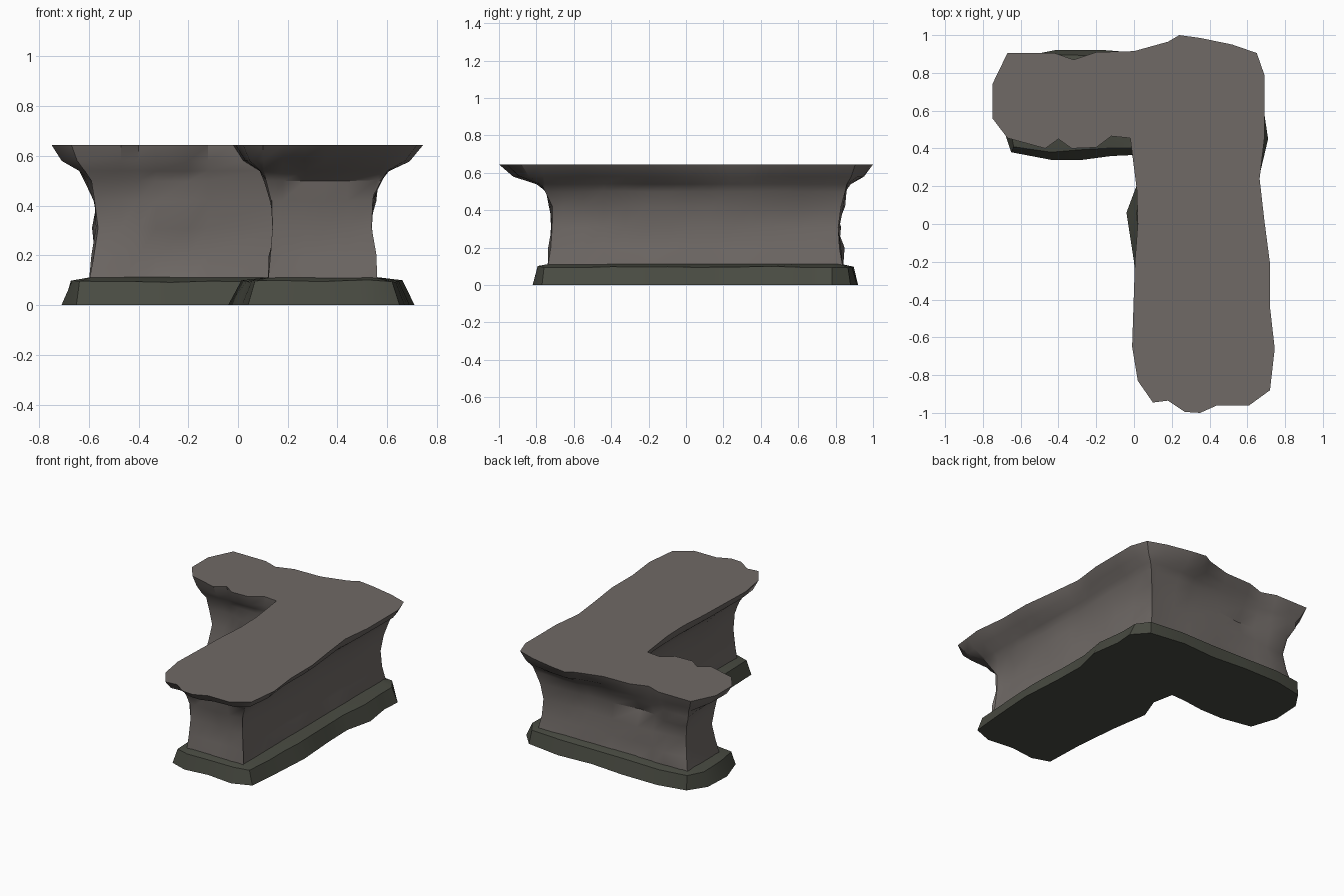
import bpy, bmesh, math
from mathutils import Vector, noise

if "Cube" in bpy.data.objects:
    bpy.data.objects.remove(bpy.data.objects["Cube"])

def material(name, rgb):
    m = bpy.data.materials.new(name)
    m.diffuse_color = (*rgb, 1)
    m.use_nodes = True
    m.node_tree.nodes["Principled BSDF"].inputs["Base Color"].default_value = m.diffuse_color
    return m

STONE = material("warm grey stone", (0.16, 0.142, 0.132))
MOSS = material("dark green stone", (0.066, 0.070, 0.054))

# Ragged L outlines, counter-clockwise seen from above
TOP = [(0.10, -0.945), (0.18, -0.935), (0.27, -0.995), (0.35, -1.0), (0.44, -0.96), (0.61, -0.96),
       (0.72, -0.88), (0.745, -0.66), (0.72, -0.44), (0.72, -0.21), (0.69, 0.02), (0.665, 0.24),
       (0.69, 0.45), (0.69, 0.79), (0.65, 0.905), (0.52, 0.95), (0.35, 0.985), (0.24, 1.0),
       (0.18, 0.965), (0.0, 0.915), (-0.2, 0.91), (-0.32, 0.87), (-0.42, 0.905), (-0.67, 0.905),
       (-0.75, 0.74), (-0.75, 0.56), (-0.67, 0.455), (-0.47, 0.40), (-0.40, 0.45),
       (-0.33, 0.40), (-0.20, 0.405), (-0.12, 0.465), (-0.02, 0.455), (0.015, 0.18),
       (0.02, 0.0), (0.005, -0.2), (-0.01, -0.65), (0.02, -0.83)]
FOOT = [(0.04, -0.78), (0.16, -0.82), (0.33, -0.80), (0.52, -0.82), (0.65, -0.77), (0.67, -0.55),
        (0.69, -0.25), (0.67, 0.05), (0.665, 0.26), (0.71, 0.45), (0.68, 0.65), (0.69, 0.78),
        (0.60, 0.88), (0.35, 0.915), (0.1, 0.90), (-0.15, 0.92), (-0.42, 0.92), (-0.62, 0.88),
        (-0.70, 0.76), (-0.71, 0.56), (-0.65, 0.38), (-0.44, 0.34), (-0.27, 0.34),
        (-0.12, 0.36), (-0.01, 0.365), (0.02, 0.22), (-0.04, 0.06), (0.0, -0.2), (0.03, -0.5)]

def dense(pts, step=0.14):
    out = []
    for a, b in zip(pts, pts[1:] + pts[:1]):
        a, b = Vector(a), Vector(b)
        n = max(1, round((b - a).length / step))
        out += [a.lerp(b, i / n) for i in range(n)]
    return out

def clamp(v, a, b):
    return max(a, min(b, v))

def neck(p, d=0.0):
    """Drop an outline point onto the L-shaped wall, inset by d."""
    if p.y > 0.86:                                   # back wall
        return Vector((clamp(p.x, -0.6 + d, 0.56 - d), 0.84 - d))
    if p.x < -0.03 and p.y > 0.3:                    # short arm
        return Vector((clamp(p.x, -0.6 + d, 0.12), clamp(p.y, 0.48 + d, 0.84 - d)))
    if p.x < 0.1 and p.y > 0.34:                     # inner corner
        return Vector((0.12 + d, 0.48 + d))
    return Vector((clamp(p.x, 0.12 + d, 0.56 - d), clamp(p.y, -0.74 + d, 0.84 - d)))

def loft(name, outline, rings, mat, angle):
    """rings: (z, blend from wall to outline, wall inset, roughness)"""
    bm = bmesh.new()
    loops = []
    for z, mix, inset, rough in rings:
        loop = []
        for p in outline:
            r = rough * (2.2 if p.x < -0.03 else 1)
            n = noise.noise(Vector((p.x * 4, p.y * 4, z * 9)))
            q = neck(p, inset + r * n).lerp(p, mix)
            dz = 0.3 * rough * noise.noise(Vector((p.x * 5 + 7, p.y * 5, z)))
            loop.append(bm.verts.new((q.x, q.y, z + dz)))
        loops.append(loop)
    n = len(outline)
    for lo, hi in zip(loops, loops[1:]):
        for i in range(n):
            j = (i + 1) % n
            bm.faces.new((lo[i], lo[j], hi[j], hi[i]))
    bm.faces.new(loops[0][::-1])
    bm.faces.new(loops[-1])
    bmesh.ops.remove_doubles(bm, verts=bm.verts, dist=0.0005)
    bmesh.ops.triangulate(bm, faces=[f for f in bm.faces if len(f.verts) > 4])
    bmesh.ops.recalc_face_normals(bm, faces=bm.faces)
    me = bpy.data.meshes.new(name)
    bm.to_mesh(me)
    bm.free()
    me.materials.append(mat)
    ob = bpy.data.objects.new(name, me)
    bpy.context.collection.objects.link(ob)
    bpy.context.view_layer.objects.active = ob
    ob.select_set(True)
    bpy.ops.object.shade_smooth_by_angle(angle=math.radians(angle))
    ob.select_set(False)

# Waisted stone wall flaring out into the flat counter top
loft("stone_counter", dense(TOP),
     [(0.09, 0, 0.0, 0.0), (0.20, 0, 0.015, 0.02), (0.31, 0, 0.03, 0.025),
      (0.42, 0, 0.022, 0.03), (0.50, 0.02, -0.005, 0.02), (0.54, 0.2, -0.01, 0.01),
      (0.58, 0.7, 0, 0.02), (0.645, 1, 0, 0.0)], STONE, 35)

# Wider mossy plinth with a sloped upper edge
loft("stone_plinth", dense(FOOT, 0.2),
     [(0.0, 1, 0, 0.0), (0.097, 0.68, 0, 0.03), (0.115, 0, 0.02, 0.0)], MOSS, 35)
